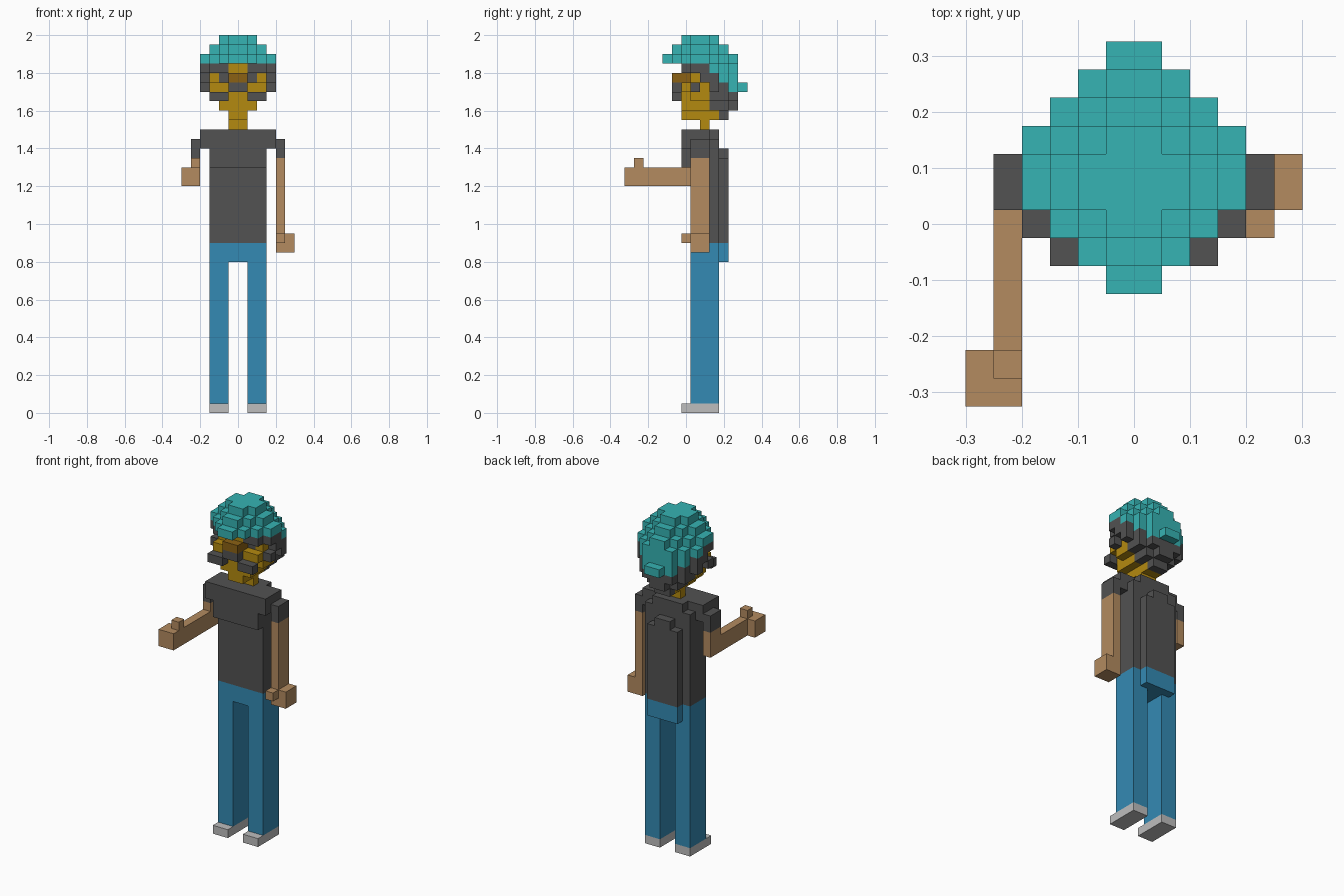
import bpy
import bmesh
from mathutils import Matrix, Vector

cube = bpy.data.objects.get("Cube")
if cube:
    bpy.data.objects.remove(cube, do_unlink=True)

UNIT = 0.05          # edge of one block
SHIFT_Y = UNIT / 2   # blocks sit half a unit off centre in depth


def material(name, hex_code):
    rgb = [int(hex_code[i:i + 2], 16) / 255 for i in (0, 2, 4)]
    linear = [c / 12.92 if c < 0.04 else ((c + 0.055) / 1.055) ** 2.4 for c in rgb]
    mat = bpy.data.materials.new(name)
    mat.use_nodes = True
    mat.diffuse_color = (*linear, 1)
    bsdf = mat.node_tree.nodes["Principled BSDF"]
    bsdf.inputs["Base Color"].default_value = (*linear, 1)
    return mat


teal = material("teal cap", "36b3b3")
charcoal = material("charcoal", "525252")
gold = material("golden skin", "b48a10")
brown = material("brown nose", "8b6114")
tan = material("tan skin", "b38b60")
denim = material("denim blue", "348ab4")
grey = material("light grey", "bebebe")


def blocks(name, mat, boxes):
    """Join boxes given as x, y and z ranges in block units."""
    bm = bmesh.new()
    for xs, ys, zs in boxes:
        low = Vector((xs[0], ys[0], zs[0])) * UNIT
        high = Vector((xs[1], ys[1], zs[1])) * UNIT
        centre = (low + high) / 2 + Vector((0, SHIFT_Y, 0))
        place = Matrix.Translation(centre) @ Matrix.Diagonal((*(high - low), 1))
        bmesh.ops.create_cube(bm, size=1, matrix=place)
    mesh = bpy.data.meshes.new(name)
    bm.to_mesh(mesh)
    bm.free()
    mesh.materials.append(mat)
    obj = bpy.data.objects.new(name, mesh)
    bpy.context.collection.objects.link(obj)
    return obj


def wide(half, ys, zs):
    """A box centred across the body."""
    return ((-half, half), ys, zs)


def pair(xs, ys, zs):
    """A box and its mirror image."""
    return [(xs, ys, zs), ((-xs[1], -xs[0]), ys, zs)]


# Shoes and trousers
for side, xs in (("left", (1, 3)), ("right", (-3, -1))):
    blocks(side + "_shoe", grey, [(xs, (-1, 3), (0, 1))])
    blocks(side + "_leg", denim, [(xs, (0, 3), (1, 16))])
blocks("hips", denim, [wide(3, (0, 3), (16, 18)), wide(2, (3, 4), (16, 18))])

# Shirt with chest, shoulders and stepped back
blocks("shirt", charcoal, [
    wide(3, (0, 3), (18, 29)),
    wide(3, (-1, 0), (26, 30)),
    wide(4, (-1, 2), (28, 30)),
    wide(2, (2, 3), (29, 30)),
])
blocks("shirt_back", charcoal, [wide(2, (3, 4), (18, 27)), wide(1, (3, 4), (27, 28))])
blocks("sleeves", charcoal, pair((4, 5), (0, 2), (27, 29)))

# Hanging left arm
blocks("left_arm", tan, [((4, 5), (0, 2), (19, 27))])
blocks("left_hand", tan, [((4, 6), (0, 2), (17, 19)), ((4, 5), (-1, 0), (18, 19))])

# Right arm reaching forward, thumb up
blocks("right_arm", tan, [((-5, -4), (0, 2), (24, 27)), ((-5, -4), (-5, 0), (24, 26))])
blocks("right_hand", tan, [((-6, -4), (-7, -5), (24, 26)), ((-5, -4), (-6, -5), (26, 27))])

# Neck and face
blocks("neck", gold, [wide(1, (1, 2), (30, 31))])
blocks("face", gold, [
    wide(1, (-1, 3), (31, 32)),
    wide(2, (-1, 2), (32, 34)),
    wide(3, (0, 2), (33, 34)),
    wide(3, (-1, 2), (34, 35)),
    wide(1, (-1, 2), (36, 37)),
] + pair((2, 3), (0, 1), (35, 36)))
blocks("nose", brown, [wide(1, (-2, 0), (35, 36))])
blocks("eyes", charcoal, pair((1, 2), (0, 1), (35, 36)))
blocks("beard", charcoal, pair((1, 3), (-2, -1), (33, 34)))
blocks("moustache", charcoal, [wide(1, (-2, -1), (34, 35))])

# Hair: brows, sideburns and the back of the head
blocks("brows", charcoal, pair((1, 3), (-1, 2), (36, 37)) + pair((3, 4), (0, 2), (36, 37)))
blocks("sideburns", charcoal, pair((3, 4), (0, 1), (34, 35)))
blocks("back_hair", charcoal, [
    wide(1, (3, 4), (31, 32)),
    wide(2, (2, 4), (32, 33)),
    wide(1, (4, 5), (32, 33)),
    wide(3, (2, 4), (33, 35)),
    wide(2, (4, 5), (33, 34)),
    wide(4, (2, 3), (34, 35)),
    wide(4, (1, 3), (35, 36)),
])

# Cap: stepped diamond layers, dropping low at the back
crown = []
for radius in (2, 3, 4):
    z = 41 - radius
    for half in range(1, radius + 1):
        reach = radius - half
        crown.append(wide(half, (-reach, 2 + reach), (z, z + 1)))
blocks("cap_crown", teal, crown)
blocks("cap_back", teal,
       [wide(half, (2, 7 - half), (36, 37)) for half in (2, 3, 4)]
       + [wide(half, (3, 7 - half), (35, 36)) for half in (2, 3)]
       + [wide(half, (4, 7 - half), (34, 35)) for half in (1, 2)])
